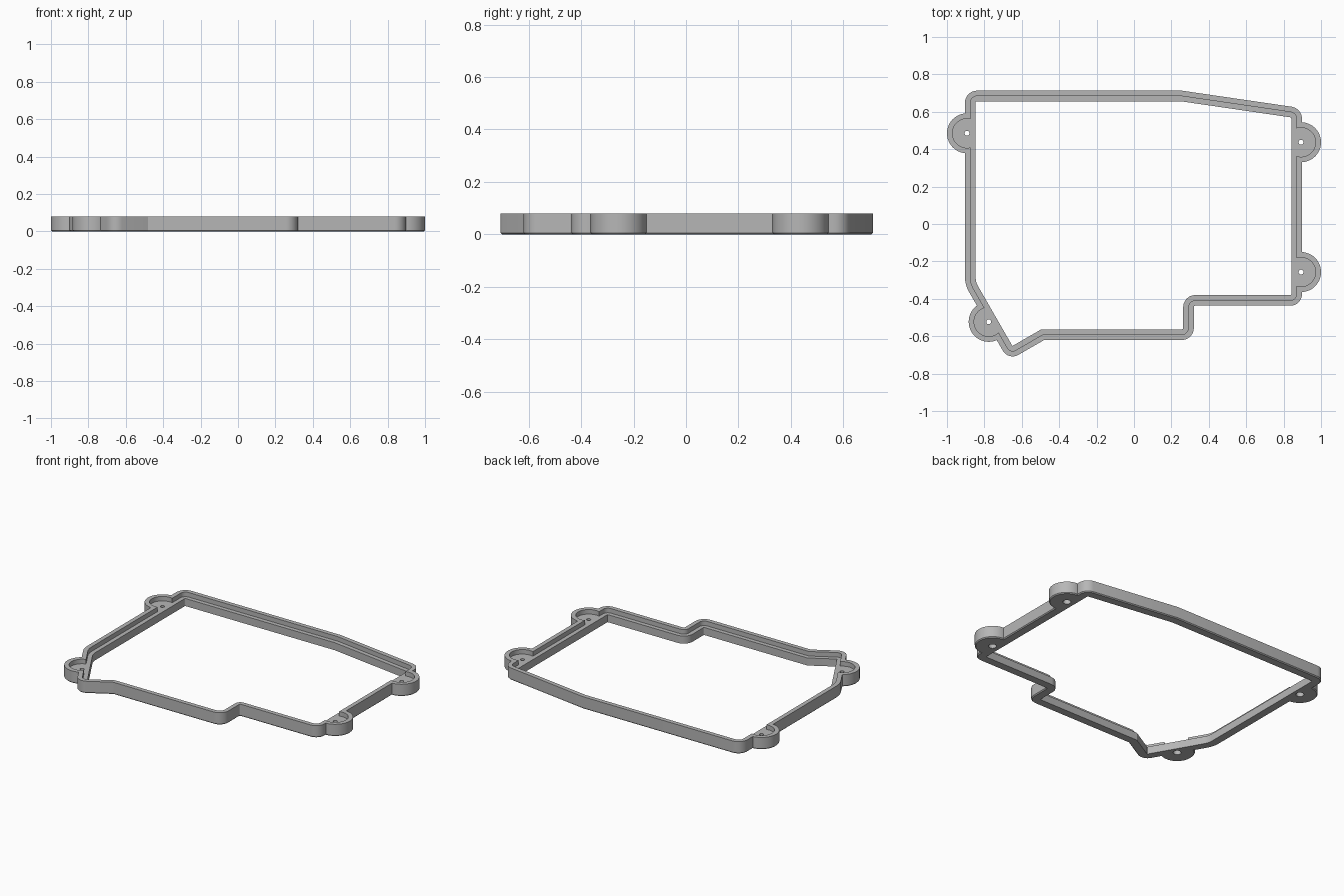
import bpy, bmesh
from math import atan2, tan, cos, sin, tau, radians, ceil
from mathutils import Vector, Matrix

cube = bpy.data.objects.get("Cube")
if cube:
    bpy.data.objects.remove(cube, do_unlink=True)

HEIGHT, LEDGE, CHAMFER = 0.08, 0.05, 0.006
WALL, LIP = 0.057, 0.029

# Outer outline as corners, counter-clockwise: x, y, fillet radius (zero stays sharp)
CORNERS = [(-0.904, 0.713, 0.065), (-0.904, -0.325, 0.15), (-0.671, -0.73, 0.06),
           (-0.48, -0.62, 0.0), (0.32, -0.62, 0.065), (0.32, -0.437, 0.008),
           (0.898, -0.437, 0.062), (0.898, 0.619, 0.065), (0.255, 0.713, 0.0)]
# Screw lug centres
LUGS = [(-0.893, 0.485), (-0.777, -0.523), (0.893, -0.257), (0.893, 0.437)]
LUG_R = 0.107


def outline(inset):
    """Outline moved inwards by inset, with its corners filleted."""
    pts = [Vector(c[:2]) for c in CORNERS]
    result = []
    for i, p in enumerate(pts):
        a = (p - pts[i - 1]).normalized()
        b = (pts[(i + 1) % len(pts)] - p).normalized()
        turn = atan2(a.x * b.y - a.y * b.x, a.dot(b))
        na, nb = Vector((-a.y, a.x)), Vector((-b.y, b.x))
        corner = p + (na + nb) * inset / (1 + na.dot(nb))
        radius = CORNERS[i][2]
        if radius == 0:
            result.append(corner)
            continue
        side = 1 if turn > 0 else -1
        r = max(radius - side * inset, 0.003)
        start = corner - a * r * tan(abs(turn) / 2)
        centre = start + na * r * side
        steps = max(2, ceil(abs(turn) / radians(10)))
        for k in range(steps + 1):
            result.append(centre + Matrix.Rotation(turn * k / steps, 2) @ (start - centre))
    return result


def circle(centre, r, n=48):
    return [Vector((centre[0] + r * cos(tau * k / n), centre[1] + r * sin(tau * k / n)))
            for k in range(n)]


def loft(name, *layers):
    """Closed solid through (outline, z) layers with equal point counts."""
    bm = bmesh.new()
    rings = [[bm.verts.new((p.x, p.y, z)) for p in loop] for loop, z in layers]
    n = len(rings[0])
    bm.faces.new(list(reversed(rings[0])))
    bm.faces.new(rings[-1])
    for low, high in zip(rings, rings[1:]):
        for k in range(n):
            j = (k + 1) % n
            bm.faces.new((low[k], low[j], high[j], high[k]))
    mesh = bpy.data.meshes.new(name)
    bm.to_mesh(mesh)
    bm.free()
    obj = bpy.data.objects.new(name, mesh)
    bpy.context.collection.objects.link(obj)
    return obj


def combine(target, tool, operation):
    """Apply a boolean and discard the tool."""
    tool.hide_render = True
    mod = target.modifiers.new(operation, "BOOLEAN")
    mod.operation, mod.solver, mod.object = operation, "EXACT", tool
    bpy.context.view_layer.update()
    graph = bpy.context.evaluated_depsgraph_get()
    mesh = bpy.data.meshes.new_from_object(target.evaluated_get(graph))
    target.modifiers.clear()
    target.data = mesh
    bpy.data.objects.remove(tool, do_unlink=True)


# Solid plate with lugs, chamfered along the bottom edge
frame = loft("gasket_frame", (outline(CHAMFER), 0), (outline(0), CHAMFER),
             (outline(0), HEIGHT))
for c in LUGS:
    combine(frame, loft("lug", (circle(c, LUG_R - CHAMFER), 0), (circle(c, LUG_R), CHAMFER),
                        (circle(c, LUG_R), HEIGHT)), "UNION")

# Recessed ledge inside the raised lip, running out into the lugs
lip_line = outline(LIP)
combine(frame, loft("ledge_cutter", (lip_line, LEDGE), (lip_line, HEIGHT + 0.1)), "DIFFERENCE")
for c in LUGS:
    pocket = circle(c, LUG_R - LIP)
    combine(frame, loft("pocket_cutter", (pocket, LEDGE), (pocket, HEIGHT + 0.1)), "DIFFERENCE")

# Central opening
inner = outline(WALL)
combine(frame, loft("opening_cutter", (inner, -0.1), (inner, HEIGHT + 0.1)), "DIFFERENCE")

# Screw holes, wider from below
for c in LUGS:
    wide, narrow = circle(c, 0.024, 24), circle(c, 0.013, 24)
    combine(frame, loft("hole_cutter", (wide, -0.1), (wide, 0.03), (narrow, 0.03),
                        (narrow, HEIGHT + 0.1)), "DIFFERENCE")

# Grey plastic
mat = bpy.data.materials.new("grey_plastic")
mat.use_nodes = True
grey = (0.47, 0.47, 0.47, 1)
mat.diffuse_color = grey
mat.node_tree.nodes["Principled BSDF"].inputs["Base Color"].default_value = grey
frame.data.materials.clear()
frame.data.materials.append(mat)
for poly in frame.data.polygons:
    poly.material_index = 0

bpy.ops.object.select_all(action="DESELECT")
frame.select_set(True)
bpy.context.view_layer.objects.active = frame
bpy.ops.object.shade_smooth_by_angle(angle=radians(25))
